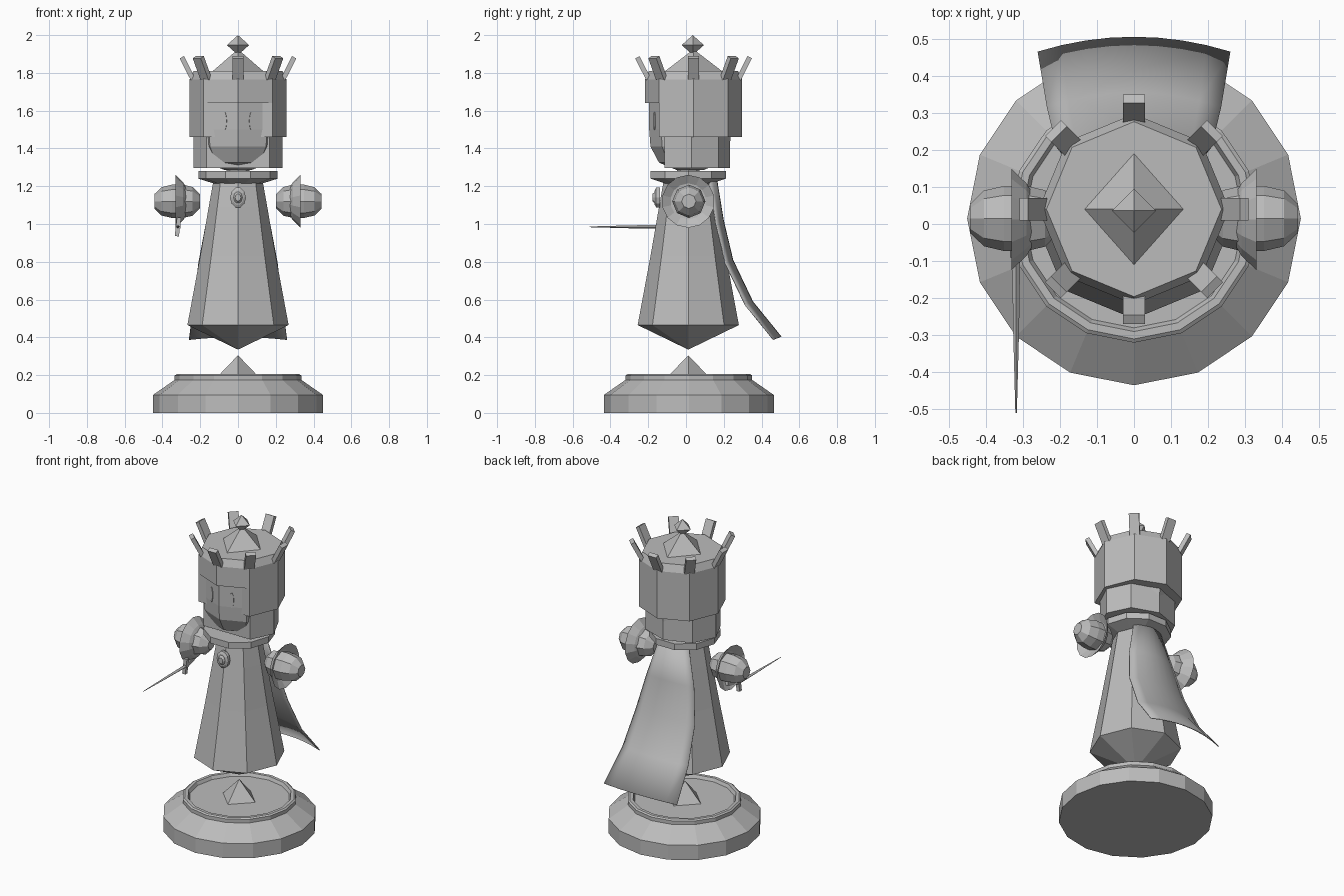
import bpy, bmesh, math
from mathutils import Matrix, Vector

if "Cube" in bpy.data.objects:
    bpy.data.objects.remove(bpy.data.objects["Cube"])

grey = bpy.data.materials.new("stone_grey")
grey.diffuse_color = (0.5, 0.5, 0.5, 1)
grey.use_nodes = True
grey.node_tree.nodes["Principled BSDF"].inputs["Base Color"].default_value = grey.diffuse_color


def finish(name, bm, smooth=False):
    bmesh.ops.remove_doubles(bm, verts=bm.verts, dist=0.0005)
    bmesh.ops.recalc_face_normals(bm, faces=bm.faces)
    me = bpy.data.meshes.new(name)
    bm.to_mesh(me)
    bm.free()
    me.materials.append(grey)
    for p in me.polygons:
        p.use_smooth = smooth
    ob = bpy.data.objects.new(name, me)
    bpy.context.collection.objects.link(ob)
    return ob


def lathe(name, profile, n, loc=(0, 0, 0), scale=(1, 1, 1), skip=(), rot=None):
    """Revolve (radius, height) points with n flat sides; skip drops corners."""
    bm = bmesh.new()
    angles = [math.tau * i / n for i in range(n) if i not in skip]
    rings = [[bm.verts.new((r * math.cos(a), r * math.sin(a), z)) for a in angles]
             for r, z in profile]
    k = len(angles)
    for lo, hi in zip(rings, rings[1:]):
        for i in range(k):
            j = (i + 1) % k
            bm.faces.new((lo[i], lo[j], hi[j], hi[i]))
    if profile[0][0] > 0.001:
        bm.faces.new(rings[0][::-1])
    if profile[-1][0] > 0.001:
        bm.faces.new(rings[-1])
    m = Matrix.Translation(loc) @ (rot or Matrix()) @ Matrix.Diagonal((*scale, 1))
    bmesh.ops.transform(bm, matrix=m, verts=bm.verts)
    # collapse rings of zero radius into single tips
    bmesh.ops.dissolve_degenerate(bm, dist=0.0002, edges=bm.edges)
    return finish(name, bm)


def box(name, size, matrix):
    bm = bmesh.new()
    bmesh.ops.create_cube(bm, size=1, matrix=matrix @ Matrix.Diagonal((*size, 1)))
    return finish(name, bm)


# Pedestal with raised rim and recessed top
lathe("pedestal", [(0.45, 0), (0.45, 0.095), (0.335, 0.175), (0.335, 0.198),
                   (0.325, 0.205), (0.305, 0.205), (0.295, 0.185), (0, 0.185)],
      16, (0, 0.015, 0))
lathe("pedestal_point", [(0.115, 0.185), (0, 0.305)], 4, (0, 0.012, 0))

# Floating robe and collar
lathe("robe", [(0, 0.335), (0.268, 0.465), (0.2, 0.83), (0.155, 1.09), (0.13, 1.23)],
      8, (0, 0.012, 0))
lathe("collar", [(0.13, 1.215), (0.21, 1.24), (0.21, 1.28), (0.13, 1.28)],
      10, (0, 0.012, 0))
lathe("neck", [(0.06, 1.26), (0.06, 1.32)], 8, (0, 0.012, 0))

# Brooch on the chest
face_front = Matrix.Rotation(math.pi / 2, 4, 'X')
lathe("brooch", [(0.042, 0), (0.042, 0.02), (0.03, 0.028), (0.024, 0.028), (0.015, 0.04)],
      10, (0, -0.138, 1.14), (1, 1.3, 1), rot=face_front)

# Head, hair and crown
lathe("head", [(0.07, 1.285), (0.165, 1.325), (0.21, 1.41), (0.217, 1.5), (0.217, 1.64)],
      8, (0, 0.022, 0))
lathe("hair", [(0.235, 1.297), (0.235, 1.47)], 8, (0, 0.03, 0), (1, 0.86, 1), skip=(6,))
lathe("crown_sides", [(0.257, 1.46), (0.257, 1.64)], 8, (0, 0.04, 0), skip=(6,))
lathe("crown", [(0.257, 1.64), (0.257, 1.765), (0.236, 1.81)], 8, (0, 0.04, 0))
lathe("crown_peak", [(0.14, 1.81), (0, 1.925)], 4, (0, 0.04, 0), (0.95, 1.07, 1))
lathe("crown_finial", [(0, 1.895), (0.059, 1.947), (0, 2.0)], 4, (0, 0.036, 0))

# Crown spikes leaning outward at each corner
for i in range(8):
    m = (Matrix.Translation((0, 0.04, 0)) @ Matrix.Rotation(i * math.pi / 4, 4, 'Z')
         @ Matrix.Translation((0.268, 0, 1.825)) @ Matrix.Rotation(math.radians(27), 4, 'Y'))
    box("crown_spike", (0.026, 0.06, 0.13), m)

# Eyes as thin plates on the angled face panels
for s in (-1, 1):
    tangent = Vector((s * 0.707, 0.293, 0)).normalized()
    normal = Vector((s * 0.293, -0.707, 0)).normalized()
    m = Matrix((tangent, Vector((0, 0, 1)), normal)).transposed().to_4x4()
    at = Vector((0, -0.195, 1.545)) + tangent * 0.077
    lathe("eye", [(1, -0.003), (1, 0.004)], 14, at, (0.013, 0.048, 1), rot=m)

# Hands and flared cuffs
for s in (-1, 1):
    r = Matrix.Rotation(s * math.pi / 2, 4, 'Y')
    lathe("hand", [(0.035, 0.2), (0.076, 0.24), (0.088, 0.29), (0.088, 0.35),
                   (0.075, 0.405), (0.038, 0.443)], 8, (0, 0.015, 1.12), rot=r)
    lathe("cuff", [(0.075, 0.275), (0.1, 0.29), (0.14, 0.33), (0.095, 0.302), (0.075, 0.3)],
          14, (0, 0.012, 1.12), rot=r)

# Thin sword pointing forward
lathe("sword_blade", [(0.011, 0), (0.008, 0.2), (0.002, 0.425)], 4,
      (-0.318, -0.085, 0.985), rot=face_front)
box("sword_guard", (0.022, 0.022, 0.1),
    Matrix.Translation((-0.318, -0.08, 0.985)) @ Matrix.Rotation(0.12, 4, 'Y'))
box("sword_grip", (0.02, 0.13, 0.022),
    Matrix.Translation((-0.315, -0.025, 1.005)) @ Matrix.Rotation(0.3, 4, 'X'))

# Cape: bowed sheet that widens and flares to the back
rows = [(0.165, 1.235, 0.11), (0.2, 1.02, 0.17), (0.25, 0.81, 0.21),
        (0.355, 0.59, 0.235), (0.505, 0.405, 0.26)]
bm = bmesh.new()
cols = 8
grid = []
for y, z, w in rows:
    row = []
    for c in range(cols + 1):
        u = 2 * c / cols - 1
        row.append(bm.verts.new((u * w, y - 0.04 * u * u, z - 0.015 * u * u)))
    grid.append(row)
for a, b in zip(grid, grid[1:]):
    for c in range(cols):
        bm.faces.new((a[c], b[c], b[c + 1], a[c + 1]))
cape = finish("cape", bm, smooth=True)
thick = cape.modifiers.new("thickness", 'SOLIDIFY')
thick.thickness = 0.006
